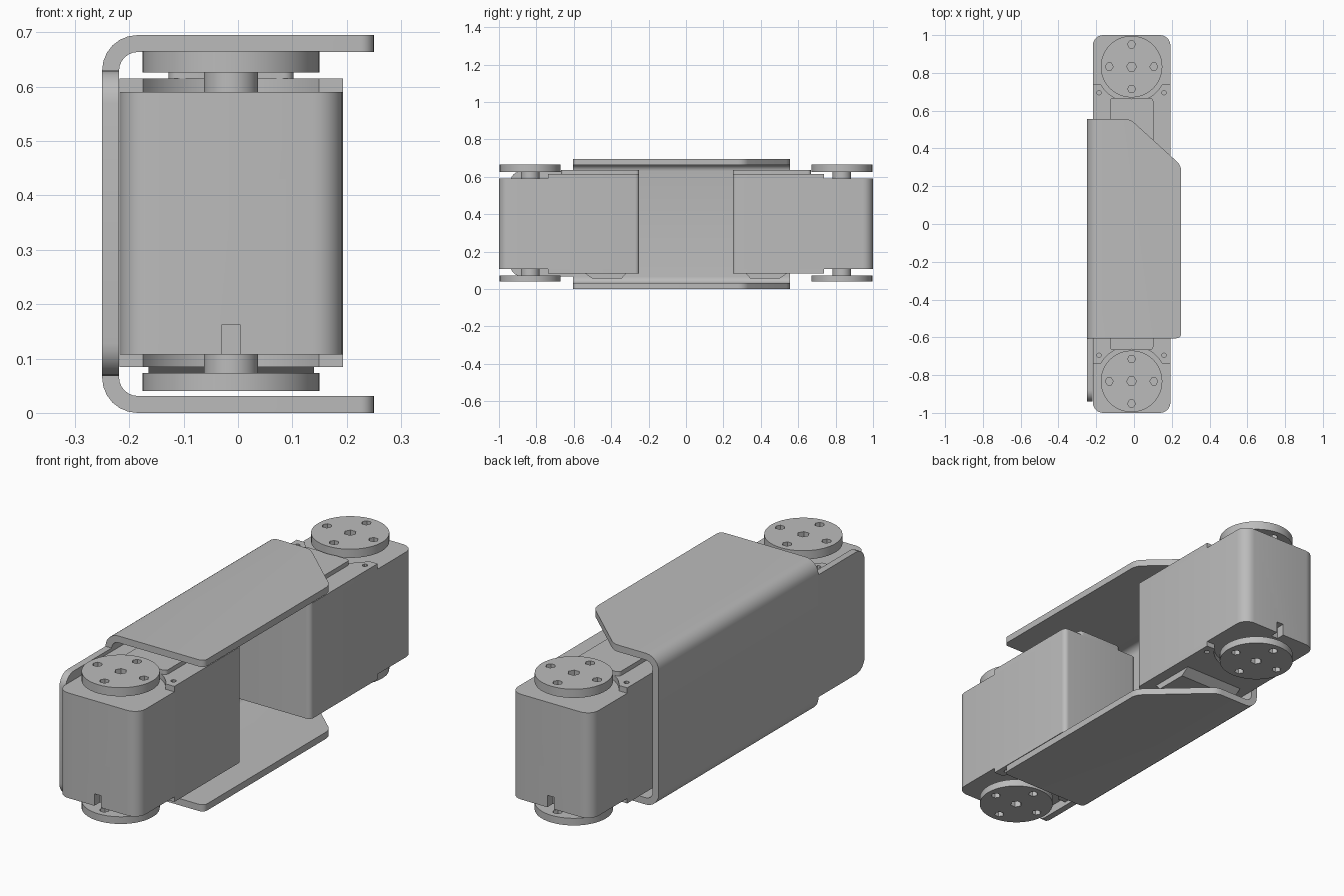
import bpy, bmesh, math
from mathutils import Vector, Matrix

if "Cube" in bpy.data.objects:
    bpy.data.objects.remove(bpy.data.objects["Cube"])

grey = bpy.data.materials.new("satin_grey")
grey.use_nodes = True
colour = (0.5, 0.5, 0.5, 1)
grey.diffuse_color = colour
grey.node_tree.nodes["Principled BSDF"].inputs["Base Color"].default_value = colour

CX = -0.013        # centre line of the motors
HY = 0.833         # distance of the output discs from the middle


def rounded(points, steps=6):
    """Closed outline from (a, b, corner radius) points."""
    out = []
    for i, (a, b, r) in enumerate(points):
        p = Vector((a, b))
        u = (Vector(points[i - 1][:2]) - p).normalized()
        v = (Vector(points[(i + 1) % len(points)][:2]) - p).normalized()
        if r == 0:
            out.append(p)
            continue
        half = u.angle(v) / 2
        centre = p + (u + v).normalized() * r / math.sin(half)
        start = p + u * r / math.tan(half) - centre
        end = p + v * r / math.tan(half) - centre
        sweep = -start.angle_signed(end)
        for k in range(steps + 1):
            out.append(centre + Matrix.Rotation(sweep * k / steps, 2) @ start)
    return out


def prism(name, outline, lo, hi, axis="Z"):
    """Extrude an outline along Z (x, y), Y (x, z) or X (y, z)."""
    place = {"Z": lambda a, b, h: (a, b, h), "Y": lambda a, b, h: (a, h, b),
             "X": lambda a, b, h: (h, a, b)}[axis]
    bm = bmesh.new()
    base = bm.faces.new([bm.verts.new(place(p[0], p[1], lo)) for p in outline])
    top = bmesh.ops.extrude_face_region(bm, geom=[base])["geom"]
    bmesh.ops.translate(bm, vec=place(0, 0, hi - lo),
                        verts=[g for g in top if isinstance(g, bmesh.types.BMVert)])
    bmesh.ops.recalc_face_normals(bm, faces=bm.faces)
    mesh = bpy.data.meshes.new(name)
    bm.to_mesh(mesh)
    bm.free()
    mesh.materials.append(grey)
    obj = bpy.data.objects.new(name, mesh)
    bpy.context.collection.objects.link(obj)
    return obj


def rect(a0, a1, b0, b1, r=0):
    return rounded([(a0, b0, r), (a1, b0, r), (a1, b1, r), (a0, b1, r)])


def circle(x, y, r, n=48):
    return [(x + r * math.cos(math.tau * k / n), y + r * math.sin(math.tau * k / n))
            for k in range(n)]


def activate(obj):
    bpy.ops.object.select_all(action="DESELECT")
    obj.select_set(True)
    bpy.context.view_layer.objects.active = obj


def combine(obj, tools, operation="DIFFERENCE"):
    """Cut or intersect with helper solids, which are then removed."""
    activate(obj)
    for tool in tools:
        mod = obj.modifiers.new("shape", "BOOLEAN")
        mod.operation = operation
        mod.solver = "EXACT"
        mod.object = tool
        bpy.ops.object.modifier_apply(modifier=mod.name)
        bpy.data.objects.remove(tool)


def smooth(obj):
    activate(obj)
    bpy.ops.object.shade_smooth_by_angle(angle=math.radians(32))


def motor(side, s):
    """One boxed motor; s is +1 at the rear and -1 at the front."""
    parts = []
    x0, x1 = -0.218, 0.193

    def footprint(outer):
        return rounded([(x0, s * 0.25, 0.022), (x1, s * 0.25, 0.022),
                        (x1, s * outer, 0.055), (x0, s * outer, 0.055)])

    # casing with a cable notch at the outer end
    case = prism(side + "_case", footprint(1.0), 0.107, 0.59)
    ya, yb = sorted((s * 0.96, s * 1.05))
    combine(case, [prism("notch", rect(-0.03, 0.005, ya, yb), 0.05, 0.162)])
    parts.append(case)

    # end covers scooped out around the discs
    for label, lo, hi in (("upper", 0.59, 0.615), ("lower", 0.084, 0.107)):
        outline = rounded([(x0, s * 0.25, 0.022), (x1, s * 0.25, 0.022),
                           (x1, s * 0.738, 0), (x0, s * 0.738, 0)])
        cover = prism(f"{side}_{label}_cover", outline, lo, hi)
        tools = [prism("scoop", circle(CX, s * HY, 0.188), lo - 0.1, hi + 0.1)]
        for dx in (-0.172, 0.172):
            tools.append(prism("screw", circle(CX + dx, s * 0.695, 0.012, 8),
                               lo - 0.1, hi + 0.1))
        combine(cover, tools)
        parts.append(cover)

    # raised panel above and chamfered connector housing below
    ya, yb = sorted((s * 0.25, s * 0.668))
    panel = prism(side + "_upper_panel", rect(-0.128, 0.102, ya, yb, 0.018), 0.615, 0.635)
    combine(panel, [prism("clearance", circle(CX, s * HY, 0.17), 0.5, 0.7)])
    parts.append(panel)
    housing = [(s * 0.32, 0.084), (s * 0.345, 0.055), (s * 0.50, 0.055), (s * 0.54, 0.084)]
    parts.append(prism(side + "_connector_housing", housing, -0.165, 0.14, "X"))

    # output disc above, idler disc below, each on a short shaft
    for label, lo, hi, s0, s1 in (("output", 0.626, 0.666, 0.58, 0.63),
                                  ("idler", 0.04, 0.073, 0.07, 0.12)):
        disc = prism(f"{side}_{label}_disc", circle(CX, s * HY, 0.163), lo, hi)
        holes = [(0, 0, 0.026), (0.118, 0, 0.021), (-0.118, 0, 0.021),
                 (0, 0.118, 0.021), (0, -0.118, 0.021)]
        combine(disc, [prism("hole", circle(CX + dx, s * HY + dy, r, 6), lo - 0.1, hi + 0.1)
                       for dx, dy, r in holes])
        parts.append(disc)
        parts.append(prism(f"{side}_{label}_shaft", circle(CX, s * HY, 0.05), s0, s1))
    for part in parts:
        smooth(part)


motor("front", -1)
motor("rear", 1)

# channel bracket: bent sheet section trimmed to the flange outline
H, T, W = 0.695, 0.031, 0.25
section = rounded([(W, 0, 0), (W, T, 0), (-W + T, T, 0.035), (-W + T, H - T, 0.035),
                   (W, H - T, 0), (W, H, 0), (-W, H, 0.065), (-W, 0, 0.065)])
bracket = prism("channel_bracket", section, -0.605, 0.555, "Y")
trim = rounded([(-0.4, -0.605, 0), (W, -0.605, 0.025), (W, 0.31, 0.07),
                (-0.02, 0.555, 0.07), (-0.4, 0.555, 0)])
combine(bracket, [prism("trim", trim, -0.2, 0.9)], "INTERSECT")
smooth(bracket)

# side wall reaching forward along the front motor
tongue = rounded([(-0.6, 0.068), (-0.6, 0.63), (-0.94, 0.63), (-0.94, 0.068)]
                 and [(-0.6, 0.068, 0), (-0.6, 0.63, 0), (-0.94, 0.63, 0.06), (-0.94, 0.068, 0.06)])
smooth(prism("bracket_tongue", tongue, -W, -W + T, "X"))
